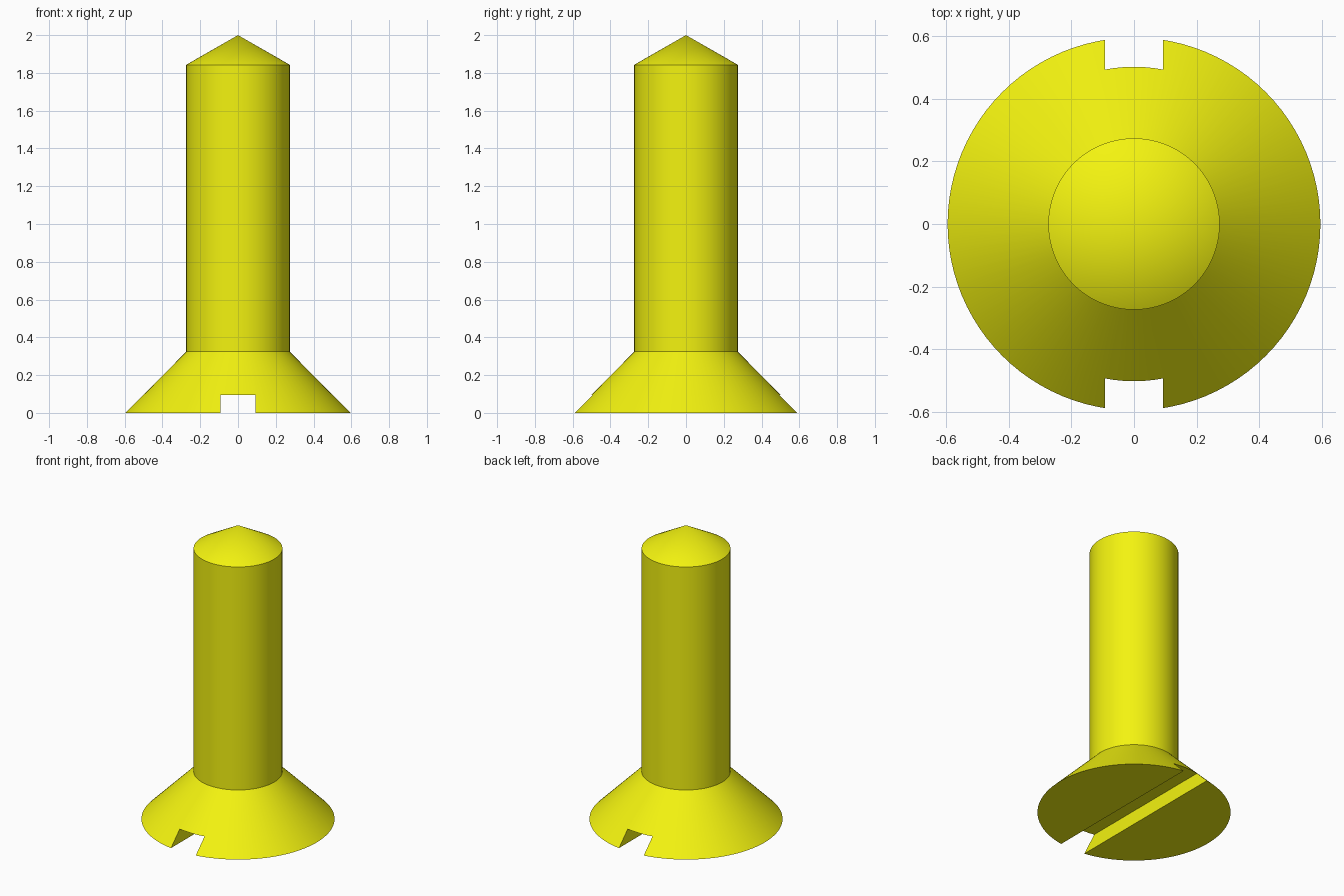
import bpy, bmesh, math

if "Cube" in bpy.data.objects:
    bpy.data.objects.remove(bpy.data.objects["Cube"])

# Half profile of the screw (radius, height), from head face to tip
profile = [(0, 0), (0.596, 0), (0.274, 0.324), (0.274, 1.843), (0, 2.0)]

# Screw body: profile spun around z
bm = bmesh.new()
verts = [bm.verts.new((r, 0, z)) for r, z in profile]
edges = [bm.edges.new(pair) for pair in zip(verts, verts[1:])]
bmesh.ops.spin(bm, geom=verts + edges, cent=(0, 0, 0), axis=(0, 0, 1),
               angle=math.tau, steps=96)
bmesh.ops.remove_doubles(bm, verts=bm.verts, dist=1e-4)
bmesh.ops.recalc_face_normals(bm, faces=bm.faces)
mesh = bpy.data.meshes.new("countersunk_screw")
bm.to_mesh(mesh)
bm.free()
screw = bpy.data.objects.new("countersunk_screw", mesh)
bpy.context.collection.objects.link(screw)

# Driver slot cutter: runs along y across the head face
bpy.ops.mesh.primitive_cube_add(size=1, location=(0, 0, -0.003))
cutter = bpy.context.object
cutter.name = "slot_cutter"
cutter.scale = (0.187, 1.6, 0.194)
cutter.hide_render = True

# Cut the slot
bpy.ops.object.select_all(action='DESELECT')
screw.select_set(True)
bpy.context.view_layer.objects.active = screw
cut = screw.modifiers.new("slot", 'BOOLEAN')
cut.operation = 'DIFFERENCE'
cut.solver = 'EXACT'
cut.object = cutter
bpy.ops.object.modifier_apply(modifier=cut.name)
bpy.data.objects.remove(cutter)
bpy.ops.object.shade_smooth_by_angle(angle=math.radians(25))

# Yellow finish
yellow = bpy.data.materials.new("yellow")
yellow.diffuse_color = (0.9, 0.9, 0.005, 1)
yellow.use_nodes = True
yellow.node_tree.nodes["Principled BSDF"].inputs["Base Color"].default_value = yellow.diffuse_color
screw.data.materials.clear()
screw.data.materials.append(yellow)
